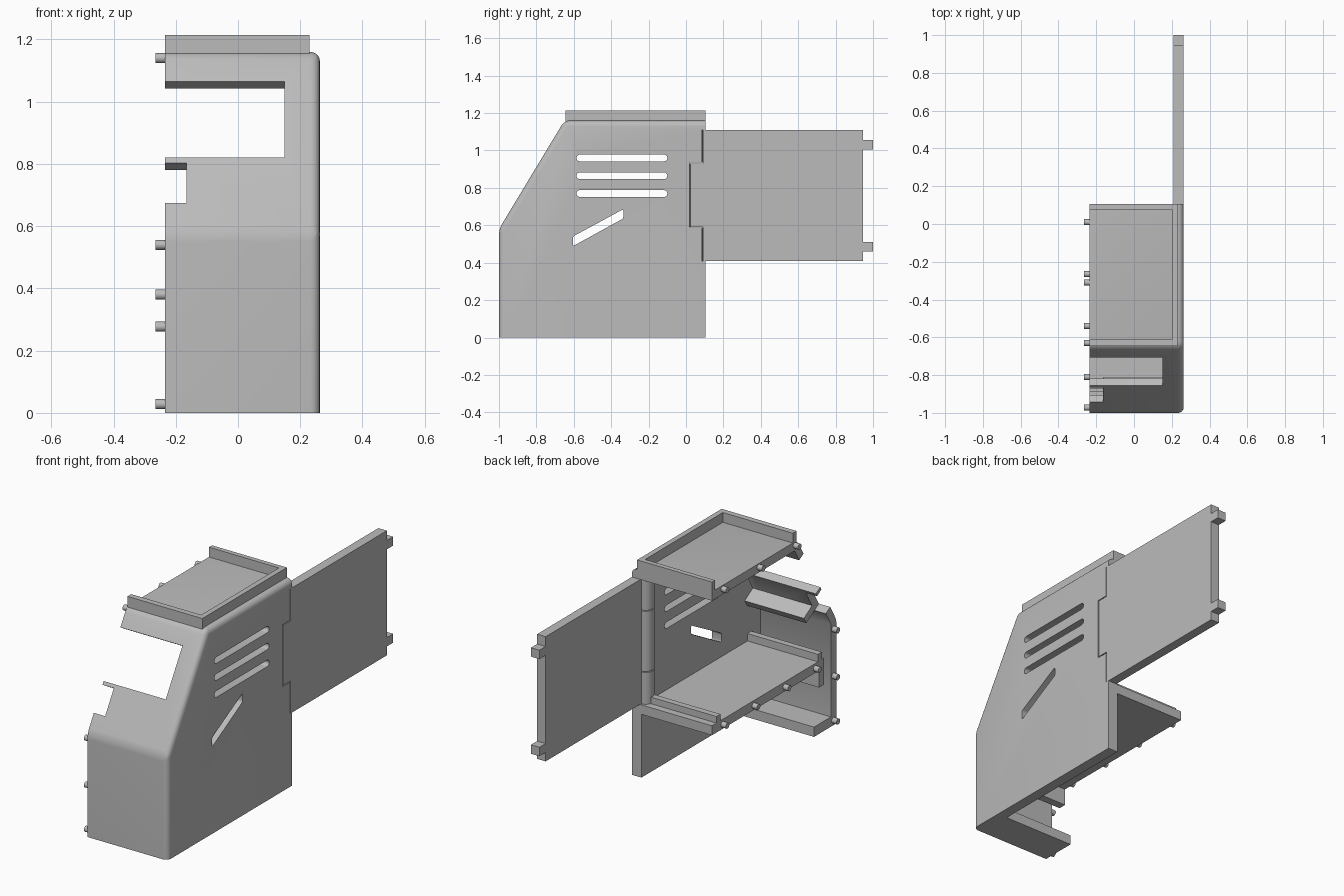
import bpy, bmesh, math
from mathutils import Vector

if "Cube" in bpy.data.objects:
    bpy.data.objects.remove(bpy.data.objects["Cube"], do_unlink=True)

grey = bpy.data.materials.new("plain grey")
grey.use_nodes = True
grey.diffuse_color = (0.5, 0.5, 0.5, 1)
grey.node_tree.nodes["Principled BSDF"].inputs["Base Color"].default_value = (0.5, 0.5, 0.5, 1)

OPEN, SIDE, INNER = -0.235, 0.263, 0.203   # open edge, outer and inner side wall
BACK = 0.105
SLOPE = Vector((0.35, 0.58)).normalized()  # up the slanted front, in (y, z)
INWARD = Vector((SLOPE.y, -SLOPE.x))


def finish(name, bm):
    bmesh.ops.recalc_face_normals(bm, faces=bm.faces)
    mesh = bpy.data.meshes.new(name)
    bm.to_mesh(mesh)
    bm.free()
    mesh.materials.append(grey)
    ob = bpy.data.objects.new(name, mesh)
    bpy.context.collection.objects.link(ob)
    return ob


def prism(name, profile, x0, x1, edge_rule=None, radius=0.03):
    """Extrude a (y, z) profile along x, rounding the edges picked by edge_rule."""
    bm = bmesh.new()
    face = bm.faces.new([bm.verts.new((x0, y, z)) for y, z in profile])
    ext = bmesh.ops.extrude_face_region(bm, geom=[face])["geom"]
    for v in ext:
        if isinstance(v, bmesh.types.BMVert):
            v.co.x = x1
    if edge_rule:
        edges = [e for e in bm.edges if edge_rule(*(v.co for v in e.verts))]
        bmesh.ops.bevel(bm, geom=edges, offset=radius, segments=5, profile=0.5, affect='EDGES')
    return finish(name, bm)


def box(name, x0, x1, y0, y1, z0, z1):
    return prism(name, [(y0, z0), (y1, z0), (y1, z1), (y0, z1)], x0, x1)


def cylinder(name, radius, depth, loc, along_x=False):
    bpy.ops.mesh.primitive_cylinder_add(vertices=24, radius=radius, depth=depth, location=loc,
                                        rotation=(0, math.pi / 2 if along_x else 0, 0))
    ob = bpy.context.object
    ob.name = name
    ob.data.materials.append(grey)
    smooth(ob)
    return ob


def smooth(ob):
    bpy.ops.object.select_all(action='DESELECT')
    bpy.context.view_layer.objects.active = ob
    ob.select_set(True)
    bpy.ops.object.shade_smooth_by_angle(angle=math.radians(32))


def cut(ob, cutter):
    cutter.hide_render = True
    mod = ob.modifiers.new("cut", 'BOOLEAN')
    mod.operation, mod.solver, mod.object = 'DIFFERENCE', 'EXACT', cutter
    bpy.context.view_layer.objects.active = ob
    bpy.ops.object.modifier_apply(modifier=mod.name)
    bpy.data.objects.remove(cutter, do_unlink=True)


def on_slope(z, depth=0.0):
    """Point on the slanted front at height z, moved inward by depth."""
    return Vector((-1, 0.58)) + SLOPE * ((z - 0.58) / SLOPE.y) + INWARD * depth


def slope_block(name, x0, x1, z0, z1, d0, d1):
    return prism(name, [on_slope(z0, d0), on_slope(z1, d0), on_slope(z1, d1), on_slope(z0, d1)], x0, x1)


# Shell: rounded outer body, then hollowed
def rounded(a, b):
    mid = (a + b) / 2
    along_x = abs(a.x - b.x) > 0.1
    if along_x:
        return mid.y < 0 and mid.z > 0.1
    return mid.x > 0 and mid.z > 0.1 and mid.y < 0


shell = prism("shell", [(-1, 0), (BACK, 0), (BACK, 1.16), (-0.65, 1.16), (-1, 0.58)], OPEN, SIDE, rounded)
low, high = on_slope(0.6, 0.045), on_slope(1.16, 0.045)
per_z = (high.x - low.x) / (high.y - low.y)
cut(shell, prism("hollow", [(-0.95, 0.055), (-0.8, 0.055), (-0.8, -0.1), (0.2, -0.1), (0.2, 1.11),
                            (low.x + (1.11 - low.y) * per_z, 1.11),
                            (-0.95, low.y + (-0.95 - low.x) / per_z)], -0.4, INNER))

# Window and notch in the slanted front
cut(shell, slope_block("window", -0.4, 0.15, 0.82, 1.065, -0.1, 0.1))
cut(shell, slope_block("notch", -0.4, -0.165, 0.675, 0.803, -0.1, 0.1))

# Vents in the side wall
for z in (0.77, 0.865, 0.96):
    cut(shell, prism("vent", [(-0.585, z - 0.018), (-0.1, z - 0.018), (-0.1, z + 0.018), (-0.585, z + 0.018)],
                     0.1, 0.4, lambda a, b: abs(a.x - b.x) > 0.1, 0.0175))
cut(shell, prism("slanted_vent", [(-0.605, 0.488), (-0.335, 0.637), (-0.335, 0.686), (-0.605, 0.54)],
                 0.1, 0.4, lambda a, b: abs(a.x - b.x) > 0.1, 0.01))

# Doorway and hinge recess
cut(shell, box("doorway", 0.1, 0.4, 0.085, 0.3, 0.41, 1.11))
cut(shell, box("hinge_recess", 0.1, 0.4, 0.02, 0.3, 0.587, 0.935))
smooth(shell)

# Raised rim on the roof
box("rim_side", 0.2, 0.23, -0.645, BACK, 1.155, 1.215)
box("rim_front", OPEN, 0.2, -0.645, -0.612, 1.155, 1.215)
box("rim_back", OPEN, 0.2, 0.078, BACK, 1.155, 1.215)

# Shelf with lips and a lower flange
box("shelf", OPEN, INNER + 0.01, -0.89, BACK, 0.355, 0.408)
box("shelf_front_lip", OPEN, INNER + 0.01, -0.87, -0.835, 0.4, 0.45)
box("shelf_back_lip", OPEN, 0.18, 0.03, 0.065, 0.4, 0.445)
box("shelf_flange", OPEN, INNER + 0.01, -0.89, -0.845, 0.26, 0.36)

# Ledge behind the slanted front
slope_block("window_ledge", -0.165, INNER + 0.01, 0.675, 0.71, 0.04, 0.13)

# Door with latch tabs and hinge
box("door", 0.21, SIDE, 0.09, 0.945, 0.41, 1.11)
box("door_hinge_tab", 0.215, SIDE, 0.025, 0.095, 0.592, 0.93)
for z in (0.485, 1.03):
    box("latch_tab", 0.21, SIDE, 0.94, 1.0, z - 0.025, z + 0.025)
for z0, z1 in ((0.405, 0.587), (0.592, 0.93), (0.935, 1.115)):
    cylinder("hinge_barrel", 0.045, z1 - z0, (0.215, 0.05, (z0 + z1) / 2))

# Locating pegs along the open edge
pegs = [(y, 1.14) for y in (0.01, -0.31, -0.63)]
pegs += [(y, 0.38) for y in (0.01, -0.265, -0.54, -0.81)]
pegs += [(-0.972, z) for z in (0.028, 0.277, 0.54)]
for y, z in pegs:
    cylinder("peg", 0.016, 0.06, (OPEN, y, z), along_x=True)
